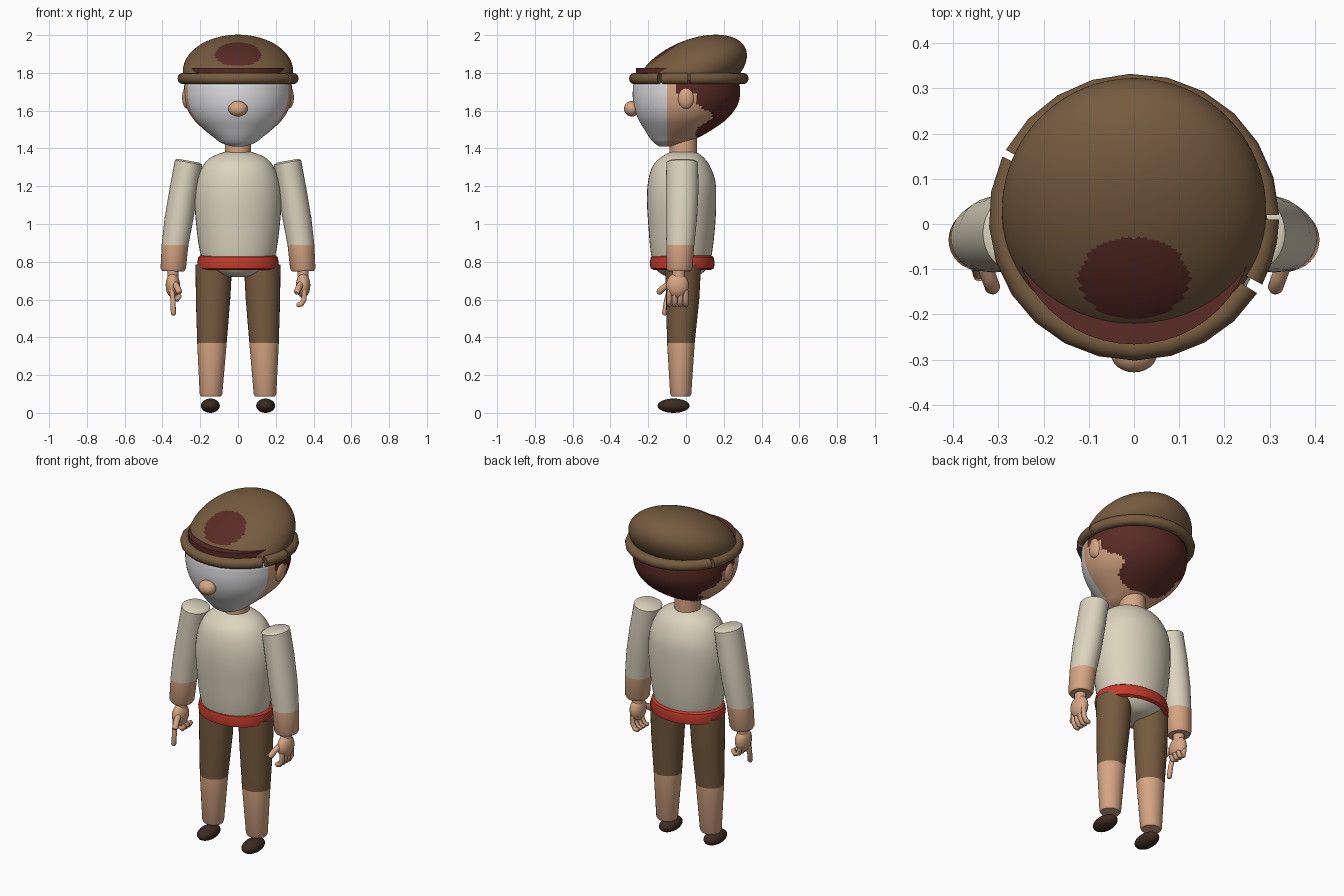
import bpy, bmesh
from math import sin, cos, pi, radians, exp
from mathutils import Vector, Matrix

cube = bpy.data.objects.get("Cube")
if cube:
    bpy.data.objects.remove(cube)


def material(name, *rgb):
    m = bpy.data.materials.new(name)
    m.use_nodes = True
    m.diffuse_color = (*rgb, 1)
    bsdf = next(n for n in m.node_tree.nodes if n.type == 'BSDF_PRINCIPLED')
    bsdf.inputs["Base Color"].default_value = (*rgb, 1)
    return m


SKIN = material("skin", .68, .38, .23)
WHITE = material("white", .73, .73, .75)
HAIR = material("dark_red_hair", .10, .024, .018)
BROWN = material("brown_cloth", .18, .105, .05)
CREAM = material("cream_cloth", .72, .66, .52)
RED = material("red_belt", .56, .042, .024)
DARK = material("dark_shoe", .045, .024, .016)
parts = []


def finish(name, bm, mats, rule=None):
    bmesh.ops.recalc_face_normals(bm, faces=bm.faces)
    if rule:
        for f in bm.faces:
            f.material_index = rule(f.calc_center_median())
    me = bpy.data.meshes.new(name)
    bm.to_mesh(me)
    bm.free()
    for m in mats:
        me.materials.append(m)
    ob = bpy.data.objects.new(name, me)
    bpy.context.collection.objects.link(ob)
    parts.append(ob)
    return ob


def skin_rings(loops, closed=False):
    """Bridge loops of points into a surface, capped unless closed."""
    bm = bmesh.new()
    vs = [[bm.verts.new(p) for p in loop] for loop in loops]
    n = len(vs[0])
    pairs = list(zip(vs, vs[1:])) + ([(vs[-1], vs[0])] if closed else [])
    for a, b in pairs:
        for i in range(n):
            j = (i + 1) % n
            bm.faces.new((a[i], a[j], b[j], b[i]))
    if not closed:
        bm.faces.new(vs[0])
        bm.faces.new(vs[-1])
    return bm


def oval(cx, cy, cz, rx, ry, tilt=0, n=32):
    angles = [2 * pi * i / n for i in range(n)]
    return [(cx + rx * cos(a), cy + ry * sin(a), cz + tilt * rx * cos(a)) for a in angles]


def dense(rows, steps):
    """Catmull-Rom refinement of profile rows."""
    rows = [Vector(r) for r in rows]
    out = []
    for i in range(len(rows) - 1):
        a, b, c, d = rows[max(i - 1, 0)], rows[i], rows[i + 1], rows[min(i + 2, len(rows) - 1)]
        for k in range(steps):
            t = k / steps
            out.append(b + (c - a) * (t / 2) + (2 * a - 5 * b + 4 * c - d) * (t * t / 2)
                       + (3 * b - a - 3 * c + d) * (t ** 3 / 2))
    return out + [rows[-1]]


def profile(rows, steps=3, n=32):
    """Rows of z, half width, front y and back y."""
    return skin_rings([oval(0, (f + b) / 2, z, w, (b - f) / 2, n=n)
                       for z, w, f, b in dense([Vector(r) for r in rows], steps)])


def ellipsoid(name, mat, loc, size, tilt=0, seg=24):
    bm = bmesh.new()
    mx = Matrix.Translation(loc) @ Matrix.Rotation(tilt, 4, 'X') @ Matrix.Diagonal((*size, 1))
    bmesh.ops.create_uvsphere(bm, u_segments=seg, v_segments=seg // 2, radius=1, matrix=mx)
    return finish(name, bm, [mat])


def finger(name, points, r=.014):
    """Tapered tube with a rounded tip along a short path."""
    pts = [Vector(p) for p in points]
    tip = (pts[-1] - pts[-2]).normalized() * r * .6
    pts.append(pts[-1] + tip)
    loops = []
    for i, p in enumerate(pts):
        d = (pts[min(i + 1, len(pts) - 1)] - pts[max(i - 1, 0)]).normalized()
        q = d.to_track_quat('Z', 'Y')
        rr = r * .55 if i == len(pts) - 1 else r
        loops.append([p + q @ Vector((rr * cos(k * pi / 5), rr * sin(k * pi / 5), 0)) for k in range(10)])
    finish(name, skin_rings(loops), [SKIN])


# Head: white face, skin cheeks, hair at the back
def head_colour(c):
    if c.y < -.1:
        return 1
    edge = .05 + .09 * exp(-((c.z - 1.57) / .045) ** 2)
    if c.z > 1.69:
        edge = -.06
    return 2 if c.z > 1.46 and c.y > edge else 0


bm = profile([(1.41, .03, -.14, -.05), (1.43, .09, -.17, .0), (1.46, .13, -.195, .07),
              (1.50, .18, -.22, .14), (1.55, .232, -.25, .21), (1.60, .264, -.27, .255),
              (1.65, .28, -.28, .28), (1.70, .285, -.282, .286), (1.75, .28, -.275, .28),
              (1.80, .24, -.235, .25)], steps=6, n=96)
bmesh.ops.bisect_plane(bm, geom=bm.verts[:] + bm.edges[:] + bm.faces[:],
                       plane_co=(0, -.1, 0), plane_no=(0, 1, 0))
finish("head", bm, [SKIN, WHITE, HAIR], head_colour)
ellipsoid("nose", SKIN, (0, -.287, 1.61), (.051, .041, .041))
for side, label in ((1, "left"), (-1, "right")):
    ellipsoid(label + "_ear", SKIN, (side * .268, 0, 1.67), (.028, .046, .06))
finish("neck", skin_rings([oval(0, -.015, z, .07, .073) for z in (1.33, 1.46)]), [SKIN])

# Cap: tilted dome with a round patch of hair showing, fringe line and rolled band
bm = bmesh.new()
mx = (Matrix.Translation((0, .03, 1.808)) @ Matrix.Rotation(radians(23), 4, 'X')
      @ Matrix.Diagonal((.292, .31, .165, 1)))
bmesh.ops.create_uvsphere(bm, u_segments=96, v_segments=64, radius=1, matrix=mx)
bmesh.ops.bisect_plane(bm, geom=bm.verts[:] + bm.edges[:] + bm.faces[:], plane_co=(0, 0, 1.76),
                       plane_no=(0, 0, 1), clear_inner=True)
finish("cap_dome", bm, [BROWN, HAIR],
       lambda c: int(c.z > 1.78 and (c.x / .122) ** 2 + ((c.y + .12) / .091) ** 2 < 1))
finish("hair_fringe", skin_rings([oval(0, 0, z, .266, .266, n=48) for z in (1.795, 1.827)]), [HAIR])
for k, (start, end) in enumerate(((-28, -1), (1, 152), (155, 328))):
    count = max(3, int((end - start) / 14))
    loops = []
    for i in range(count + 1):
        a = radians(start + (end - start) * i / count)
        loops.append([((.292 + .029 * cos(b)) * cos(a), .015 + (.288 + .029 * cos(b)) * sin(a),
                       1.77 + .03 * sin(b)) for b in [pi * j / 6 for j in range(12)]])
    finish("cap_band_%d" % (k + 1), skin_rings(loops), [BROWN])

# Shirt body
finish("torso", profile([(.72, .06, -.09, .04), (.735, .11, -.13, .08), (.78, .175, -.17, .12),
                         (.86, .203, -.188, .14), (1.0, .222, -.2, .155), (1.13, .23, -.207, .16),
                         (1.23, .218, -.2, .155), (1.31, .185, -.175, .125), (1.355, .14, -.13, .09),
                         (1.38, .075, -.085, .055)], n=40), [CREAM])

# Belt: rounded flat ring around the hips
section = ((.0, .775), (.012, .757), (.03, .765), (.034, .795), (.028, .825), (.012, .836), (.0, .82))
finish("belt", skin_rings([oval(0, -.02, z, .182 + d, .138 + d, n=40) for d, z in section],
                          closed=True), [RED])

for side, label in ((1, "left"), (-1, "right")):
    # Leg: trousers above the knee, bare shin below
    leg = [(.128, -.015, .785, .097, .095), (.132, -.018, .6, .091, .088), (.138, -.027, .37, .078, .073),
           (.143, -.028, .1, .06, .056), (.143, -.028, .088, .054, .05)]
    finish(label + "_leg", skin_rings([oval(side * x, *r) for x, *r in leg]), [BROWN, SKIN],
           lambda c: int(c.z < .37))
    ellipsoid(label + "_shoe", DARK, (side * .146, -.066, .038), (.05, .085, .038), 0)

    # Arm: sleeve with bare forearm
    arm = [(.262, -.02, 1.335, .058, .07, .18), (.262, -.02, 1.326, .072, .084, .18),
           (.288, -.02, 1.18, .074, .086, .12), (.312, -.024, 1.03, .076, .083, .06),
           (.333, -.03, .89, .071, .074, 0), (.343, -.035, .765, .067, .068, .03),
           (.344, -.035, .75, .058, .06, .03)]
    finish(label + "_arm", skin_rings([oval(side * x, y, z, rx, ry, side * t)
                                       for x, y, z, rx, ry, t in arm]), [CREAM, SKIN],
           lambda c: int(c.z < .89))

    # Hand: palm, wrist, curled fingers and thumb; the right index points down
    ellipsoid(label + "_palm", SKIN, (side * .345, -.045, .675), (.038, .06, .066))
    finish(label + "_wrist", skin_rings([oval(side * .344, -.038, z, .03, .033, n=16)
                                         for z in (.69, .76)]), [SKIN])
    for i in range(4):
        y = -.088 + i * .029
        path = [(.352, y, .65), (.35, y, .6), (.335, y, .575), (.318, y, .572)]
        if side < 0:
            path = [(.352, y, .65), (.345, y, .61), (.322, y, .6), (.31, y, .62)]
            if i == 0:
                path = [(.35, y, .65), (.344, y - .015, .59), (.342, y - .025, .525)]
        finger("%s_finger_%d" % (label, i + 1), [(side * px, py, pz) for px, py, pz in path])
    finger(label + "_thumb", [(side * .338, -.07, .69), (side * .322, -.115, .665),
                              (side * .312, -.142, .64)], .017)

# Smooth shading with sharp rims kept
bpy.ops.object.select_all(action='DESELECT')
for ob in parts:
    ob.select_set(True)
bpy.context.view_layer.objects.active = parts[0]
bpy.ops.object.shade_smooth_by_angle(angle=radians(40))
